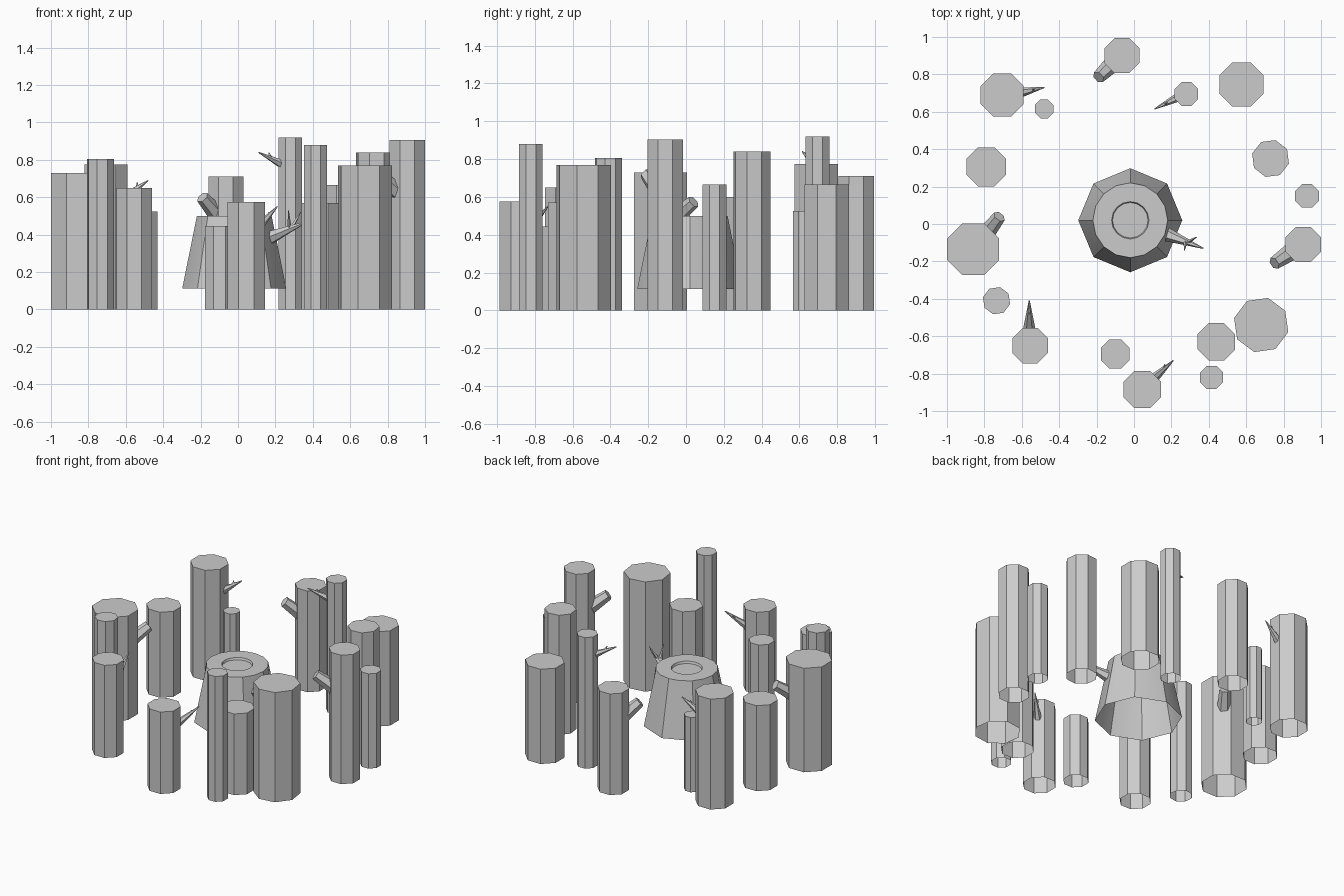
import bpy, bmesh, math
from mathutils import Vector

if "Cube" in bpy.data.objects:
    bpy.data.objects.remove(bpy.data.objects["Cube"])

grey = bpy.data.materials.new("bark_grey")
grey.use_nodes = True
grey.diffuse_color = (0.6, 0.6, 0.6, 1)
grey.node_tree.nodes["Principled BSDF"].inputs["Base Color"].default_value = grey.diffuse_color


def finish(bm, name):
    bmesh.ops.recalc_face_normals(bm, faces=bm.faces)
    mesh = bpy.data.meshes.new(name)
    bm.to_mesh(mesh)
    bm.free()
    mesh.materials.append(grey)
    obj = bpy.data.objects.new(name, mesh)
    bpy.context.collection.objects.link(obj)
    return obj


def ring(bm, centre, radius, sides, turn=0, u=Vector((1, 0, 0)), v=Vector((0, 1, 0))):
    steps = [math.radians(turn) + math.tau * i / sides for i in range(sides)]
    return [bm.verts.new(Vector(centre) + radius * (u * math.cos(a) + v * math.sin(a))) for a in steps]


def bridge(bm, low, high):
    n = len(low)
    for i in range(n):
        j = (i + 1) % n
        bm.faces.new((low[i], low[j], high[j], high[i]))


def limb(bm, start, end, r1, r2, sides=6):
    """Tapered limb between two points, capped at the tip."""
    start, end = Vector(start), Vector(end)
    axis = (end - start).normalized()
    u = axis.cross(Vector((0, 0, 1))).normalized()
    v = axis.cross(u)
    low = ring(bm, start, r1, sides, 0, u, v)
    high = ring(bm, end, r2, sides, 0, u, v)
    bridge(bm, low, high)
    bm.faces.new(high)


def trunk(name, x, y, half, height, twist=0):
    """Octagonal post, open underneath."""
    bm = bmesh.new()
    r = half / math.cos(math.pi / 8)
    low = ring(bm, (x, y, 0), r, 8, 22.5 + twist)
    high = ring(bm, (x, y, height), r, 8, 22.5 + twist)
    bridge(bm, low, high)
    bm.faces.new(high)
    finish(bm, name)


def stub(name, start, end):
    bm = bmesh.new()
    limb(bm, start, end, 0.05, 0.035)
    finish(bm, name)


def twig(name, start, end, radius, forks):
    """Pointed twig with small side shoots leaving it part way along."""
    bm = bmesh.new()
    limb(bm, start, end, radius, 0.003)
    for along, tip in forks:
        limb(bm, Vector(start).lerp(Vector(end), along), tip, 0.012, 0.002, 4)
    finish(bm, name)


# Ring of trunks
trunk("back_trunk", -0.065, 0.90, 0.094, 0.71)
trunk("back_right_trunk", -0.705, 0.69, 0.115, 0.775)
trunk("back_right_sapling", -0.48, 0.615, 0.05, 0.525)
trunk("back_left_tall_trunk", 0.28, 0.695, 0.063, 0.92)
trunk("back_left_trunk", 0.575, 0.745, 0.118, 0.665)
trunk("left_rear_trunk", 0.73, 0.35, 0.094, 0.84, 7)
trunk("left_sapling", 0.925, 0.15, 0.063, 0.665)
trunk("left_trunk", 0.905, -0.11, 0.094, 0.905)
trunk("right_rear_trunk", -0.79, 0.305, 0.105, 0.60)
trunk("right_trunk", -0.86, -0.135, 0.139, 0.73)
trunk("right_slim_trunk", -0.735, -0.41, 0.069, 0.805, 8)
trunk("front_right_trunk", -0.555, -0.65, 0.095, 0.65)
trunk("front_short_trunk", -0.10, -0.695, 0.077, 0.445)
trunk("front_trunk", 0.045, -0.885, 0.1, 0.575)
trunk("front_left_short_trunk", 0.44, -0.63, 0.1, 0.57)
trunk("front_left_tall_trunk", 0.415, -0.82, 0.062, 0.88)
trunk("front_left_wide_trunk", 0.68, -0.54, 0.138, 0.77, 8)

# Sawn branch stubs
stub("back_stub", (-0.09, 0.88, 0.48), (-0.19, 0.785, 0.60))
stub("right_stub", (-0.82, -0.09, 0.46), (-0.72, 0.04, 0.575))
stub("left_stub", (0.86, -0.135, 0.62), (0.75, -0.21, 0.72))

# Pointed twigs
twig("stump_twig", (0.16, -0.05, 0.38), (0.37, -0.13, 0.47), 0.04,
     [(0.55, (0.27, -0.14, 0.53)), (0.6, (0.335, -0.07, 0.52))])
twig("front_twig", (0.09, -0.84, 0.42), (0.21, -0.73, 0.55), 0.03,
     [(0.6, (0.165, -0.75, 0.52))])
twig("back_right_twig", (-0.62, 0.70, 0.59), (-0.48, 0.73, 0.69), 0.03,
     [(0.6, (-0.54, 0.72, 0.68))])
twig("back_left_twig", (0.24, 0.68, 0.775), (0.11, 0.615, 0.84), 0.025,
     [(0.5, (0.165, 0.64, 0.84))])
twig("front_right_twig", (-0.56, -0.57, 0.45), (-0.56, -0.41, 0.60), 0.035,
     [(0.6, (-0.555, -0.48, 0.57))])

# Central stump: octagonal foot lofted to a round top with a shallow dish
bm = bmesh.new()
cx, cy, top = -0.02, 0.02, 0.5
foot = ring(bm, (cx, cy, 0.112), 0.278, 16)
for vert in foot[1::2]:
    for axis, mid in ((0, cx), (1, cy)):
        vert.co[axis] = mid + (vert.co[axis] - mid) * math.cos(math.pi / 8)
rim = ring(bm, (cx, cy, top), 0.2, 16)
lip = ring(bm, (cx, cy, top), 0.1, 16)
dish = ring(bm, (cx, cy, top - 0.015), 0.095, 16)
for low, high in ((foot, rim), (rim, lip), (lip, dish)):
    bridge(bm, low, high)
bm.faces.new(dish)
stump = finish(bm, "stump")
bpy.ops.object.select_all(action='DESELECT')
stump.select_set(True)
bpy.context.view_layer.objects.active = stump
bpy.ops.object.shade_smooth_by_angle(angle=math.radians(30))
